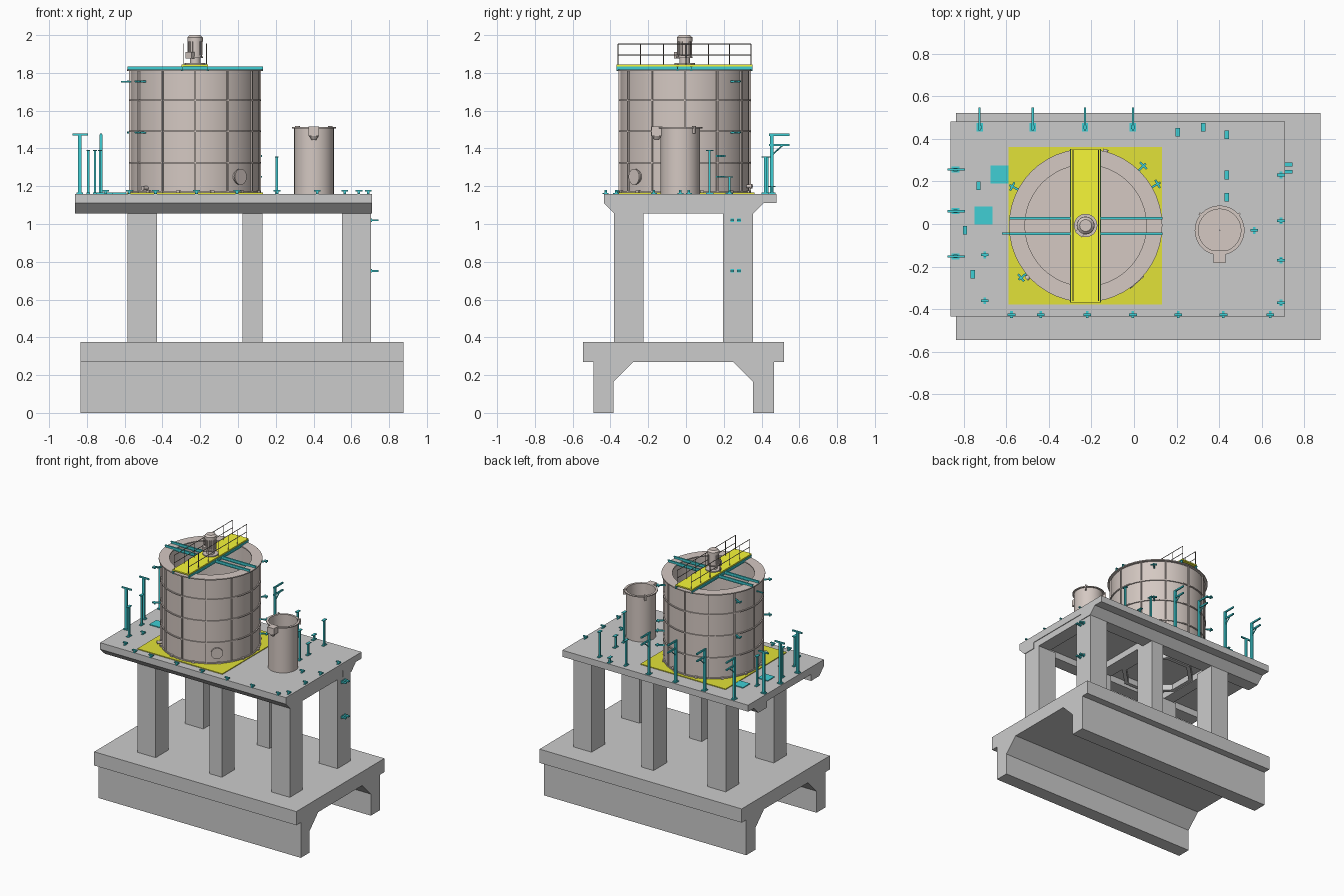
import bpy, bmesh, math
from mathutils import Matrix, Vector


def material(name, rgb):
    m = bpy.data.materials.new(name)
    m.diffuse_color = (*rgb, 1)
    return m


BROWN = material("brown_steel", (0.66, 0.58, 0.54))
TEAL = material("teal_steel", (0.05, 0.62, 0.66))
YELLOW = material("yellow_grating", (0.93, 0.93, 0.04))
OLIVE = material("olive_plate", (0.76, 0.76, 0.04))
DARK = material("dark_rail", (0.25, 0.22, 0.2))


class Part:
    """Collects simple solids into one named object."""

    def __init__(self, name, mat=None):
        self.name, self.mat, self.bm = name, mat, bmesh.new()

    def box(self, x0, x1, y0, y1, z0, z1, matrix=Matrix()):
        m = matrix @ Matrix.Translation(((x0 + x1) / 2, (y0 + y1) / 2, (z0 + z1) / 2))
        m = m @ Matrix.Diagonal((x1 - x0, y1 - y0, z1 - z0, 1))
        bmesh.ops.create_cube(self.bm, size=1, matrix=m)

    def cyl(self, p, q, r, seg=8, r2=None):
        p, q = Vector(p), Vector(q)
        d = q - p
        m = Matrix.Translation((p + q) / 2) @ d.to_track_quat('Z', 'Y').to_matrix().to_4x4()
        bmesh.ops.create_cone(self.bm, cap_ends=True, segments=seg, radius1=r,
                              radius2=r if r2 is None else r2, depth=d.length, matrix=m)

    def prism_x(self, yz, x0, x1):
        a, b = ([self.bm.verts.new((x, y, z)) for y, z in yz] for x in (x0, x1))
        self.bm.faces.new(a)
        self.bm.faces.new(b)
        for i in range(len(yz)):
            j = (i + 1) % len(yz)
            self.bm.faces.new((a[i], a[j], b[j], b[i]))

    def lathe(self, rz, cx, cy, seg, turn=0.0):
        """Closed (r, z) outline spun around a vertical axis."""
        rings = []
        for k in range(seg):
            t = math.tau * k / seg + turn
            rings.append([self.bm.verts.new((cx + r * math.cos(t), cy + r * math.sin(t), z))
                          for r, z in rz])
        for k in range(seg):
            a, b = rings[k], rings[(k + 1) % seg]
            for i in range(len(rz)):
                j = (i + 1) % len(rz)
                self.bm.faces.new((a[i], a[j], b[j], b[i]))

    def done(self, smooth=False):
        bmesh.ops.recalc_face_normals(self.bm, faces=self.bm.faces)
        me = bpy.data.meshes.new(self.name)
        self.bm.to_mesh(me)
        self.bm.free()
        ob = bpy.data.objects.new(self.name, me)
        bpy.context.collection.objects.link(ob)
        if self.mat:
            me.materials.append(self.mat)
        if smooth:
            bpy.ops.object.select_all(action='DESELECT')
            ob.select_set(True)
            bpy.context.view_layer.objects.active = ob
            bpy.ops.object.shade_smooth_by_angle(angle=math.radians(30))


def radial(cx, cy, angle):
    return Matrix.Translation((cx, cy, 0)) @ Matrix.Rotation(angle, 4, 'Z')


# Concrete base: slab on two long walls with haunches
p = Part("foundation")
p.prism_x([(-0.545, 0.375), (-0.545, 0.27), (-0.49, 0.27), (-0.49, 0), (-0.385, 0),
           (-0.385, 0.165), (-0.28, 0.27), (0.25, 0.27), (0.355, 0.165), (0.355, 0),
           (0.465, 0), (0.465, 0.27), (0.52, 0.27), (0.52, 0.375)], -0.835, 0.875)
p.done()

# Columns
SPANS = [(-0.585, -0.43), (0.025, 0.13), (0.55, 0.705)]
p = Part("columns")
for x0, x1 in SPANS:
    p.box(x0, x1, -0.38, -0.225, 0.375, 1.056)
    p.box(x0, x1, 0.195, 0.355, 0.375, 1.056)
p.done()

# Upper deck with haunched long edges, cross beams and octagonal ring
p = Part("deck")
p.prism_x([(-0.435, 1.16), (-0.435, 1.11), (-0.38, 1.055), (-0.28, 1.055), (-0.28, 1.105),
           (0.255, 1.105), (0.255, 1.055), (0.355, 1.055), (0.41, 1.11), (0.48, 1.11),
           (0.48, 1.16)], -0.862, 0.71)
p.done()
p = Part("deck_beams")
for x0, x1 in [(-0.56, -0.47), SPANS[1], (0.6, 0.705)]:
    p.box(x0, x1, -0.28, 0.255, 1.055, 1.105)
p.lathe([(0.235, 1.06), (0.265, 1.06), (0.265, 1.106), (0.235, 1.106)], -0.225, -0.007, 8,
        math.pi / 8)
p.done()

# Plate below the large tank
CX, CY = -0.227, -0.007
p = Part("tank_base_plate", OLIVE)
p.box(-0.588, 0.132, -0.377, 0.362, 1.16, 1.166)
p.done()

# Large open tank with inward top flange
p = Part("large_tank", BROWN)
p.lathe([(0.335, 1.172), (0.335, 1.81), (0.285, 1.81), (0.285, 1.818), (0.36, 1.818),
         (0.36, 1.81), (0.341, 1.81), (0.341, 1.166), (0.001, 1.166), (0.001, 1.172)], CX, CY, 48)
p.done(True)
p = Part("tank_stiffeners", BROWN)
for z in (1.17, 1.325, 1.49, 1.655):
    p.lathe([(0.34, z - 0.004), (0.349, z - 0.004), (0.349, z + 0.004), (0.34, z + 0.004)], CX, CY, 48)
for k in range(12):
    a = math.tau * k / 12
    p.box(0.338, 0.35, -0.004, 0.004, 1.166, 1.81, radial(CX, CY, a))
    p.box(0.338, 0.357, -0.01, 0.01, 1.166, 1.178, radial(CX, CY, a + math.pi / 12))
p.done()

# Manhole and small nozzles on the tank wall
p = Part("tank_manholes", BROWN)
for deg, z, r, reach in [(-48, 1.25, 0.042, 0.362), (-138, 1.19, 0.012, 0.375), (75, 1.2, 0.012, 0.37)]:
    d = Vector((math.cos(math.radians(deg)), math.sin(math.radians(deg)), 0))
    c = Vector((CX, CY, z))
    p.cyl(c + d * 0.325, c + d * reach, r * 0.85, 20)
    p.cyl(c + d * (reach - 0.01), c + d * reach, r, 20)
p.done(True)

# Pipe brackets around the tank
p = Part("tank_brackets", TEAL)
for deg in (30, 46, 152, 219):
    for z in (1.755, 1.485) if deg != 30 else (1.36, 1.25):
        p.box(0.34, 0.405, -0.005, 0.005, z - 0.005, z + 0.005, radial(CX, CY, math.radians(deg)))
        p.box(0.385, 0.395, -0.022, 0.022, z - 0.004, z + 0.004, radial(CX, CY, math.radians(deg)))
p.box(-0.62, -0.565, -0.049, -0.041, 1.75, 1.758)
p.done()

# Cross beams over the tank
p = Part("top_beams", TEAL)


def channel(x0, x1, y0, y1, along_x):
    p.box(x0, x1, y0, y1, 1.812, 1.816)
    p.box(x0, x1, y0, y1, 1.831, 1.835)
    if along_x:
        p.box(x0, x1, (y0 + y1) / 2 - 0.002, (y0 + y1) / 2 + 0.002, 1.814, 1.833)
    else:
        p.box((x0 + x1) / 2 - 0.002, (x0 + x1) / 2 + 0.002, y0, y1, 1.814, 1.833)


for y in (0.028, -0.045):
    channel(-0.585, 0.133, y - 0.006, y + 0.006, True)
for x in (-0.295, -0.16):
    channel(x - 0.006, x + 0.006, -0.368, 0.352, False)
p.done()

# Walkway and handrails
p = Part("walkway", YELLOW)
p.box(-0.298, -0.158, -0.368, 0.352, 1.835, 1.845)
p.done()
p = Part("handrails", DARK)
for x in (-0.287, -0.167):
    for y in (-0.36, -0.24, -0.12, 0, 0.12, 0.23, 0.345):
        p.cyl((x, y, 1.843), (x, y, 1.953), 0.0025, 6)
    for z in (1.895, 1.953):
        p.cyl((x, -0.36, z), (x, 0.345, z), 0.0025, 6)
p.done()

# Agitator motor
p = Part("agitator_motor", BROWN)
for z0, z1, r, r2 in [(1.845, 1.853, 0.055, 0.055), (1.853, 1.88, 0.028, 0.028), (1.88, 1.888, 0.042, 0.042),
                      (1.888, 1.975, 0.036, 0.036), (1.965, 1.988, 0.041, 0.041), (1.988, 2.0, 0.041, 0.028)]:
    p.cyl((CX, CY, z0), (CX, CY, z1), r, 24, r2)
for k in range(16):
    p.box(0.034, 0.04, -0.002, 0.002, 1.895, 1.965, radial(CX, CY, math.tau * k / 16))
p.box(-0.055, -0.03, -0.02, 0.02, 1.875, 1.91, radial(CX, CY, 0.9))
p.done(True)

# Small open tank with overflow box and lifting lugs
SX, SY = 0.402, -0.03
p = Part("small_tank", BROWN)
p.lathe([(0.1, 1.168), (0.1, 1.513), (0.117, 1.513), (0.117, 1.506), (0.105, 1.506), (0.105, 1.16),
         (0.001, 1.16), (0.001, 1.168)], SX, SY, 32)
p.done(True)
p = Part("small_tank_fittings", BROWN)
p.box(0.374, 0.43, -0.182, -0.125, 1.465, 1.515)
p.cyl((0.402, -0.155, 1.445), (0.402, -0.155, 1.466), 0.012, 12, 0.025)
for a in (40, 140):
    p.box(0.1, 0.125, -0.005, 0.005, 1.48, 1.52, radial(SX, SY, math.radians(a)))
p.done()

# Tall double-arm pipe supports along the back
p = Part("back_pipe_supports", TEAL)
for x in (-0.725, -0.475, -0.23, -0.005):
    p.box(x - 0.008, x + 0.008, 0.445, 0.463, 1.16, 1.475)
    p.box(x - 0.015, x + 0.015, 0.435, 0.473, 1.16, 1.167)
    for z in (1.473, 1.418):
        p.box(x - 0.005, x + 0.005, 0.44, 0.548, z - 0.006, z + 0.006)
    p.cyl((x, 0.46, 1.37), (x, 0.51, 1.415), 0.004, 6)
p.done()

# T-shaped supports along the left edge
p = Part("left_pipe_supports", TEAL)
for y in (0.255, 0.06, -0.152):
    p.box(-0.847, -0.829, y - 0.008, y + 0.008, 1.16, 1.47)
    p.box(-0.856, -0.82, y - 0.014, y + 0.014, 1.16, 1.167)
    p.box(-0.876, -0.793, y - 0.005, y + 0.005, 1.468, 1.479)
p.done()

# Single posts
p = Part("single_posts", TEAL)
for x, y, z in [(-0.73, 0.18, 1.39), (-0.793, -0.03, 1.39), (-0.757, -0.235, 1.39), (0.205, 0.43, 1.355),
                (0.325, 0.455, 1.2), (0.435, 0.42, 1.355), (0.435, 0.23, 1.25), (0.435, 0.125, 1.39)]:
    p.box(x - 0.006, x + 0.006, y - 0.006, y + 0.006, 1.16, z)
    for z0 in (1.16, z - 0.004):
        p.box(x - 0.01, x + 0.01, y - 0.02, y + 0.02, z0, z0 + 0.006)
p.done()

# Low stub supports around the deck edge
p = Part("stub_supports", TEAL)
stubs = [(x, -0.425) for x in (-0.575, -0.437, -0.22, -0.005, 0.207, 0.42, 0.64)]
stubs += [(0.69, y) for y in (0.23, 0.015, -0.17, -0.37)]
stubs += [(-0.70, -0.145), (-0.70, -0.36), (0.565, -0.03)]
for x, y in stubs:
    p.box(x - 0.007, x + 0.007, y - 0.007, y + 0.007, 1.16, 1.175)
    p.box(x - 0.018, x + 0.018, y - 0.006, y + 0.006, 1.172, 1.18)
    p.box(x - 0.006, x + 0.006, y - 0.016, y + 0.016, 1.16, 1.164)
p.done()

# Equipment pads and brackets on the right column
p = Part("floor_hatches", TEAL)
for x, y in [(-0.632, 0.232), (-0.707, 0.04)]:
    p.box(x - 0.042, x + 0.042, y - 0.042, y + 0.042, 1.16, 1.166)
p.done()
p = Part("column_brackets", TEAL)
for z in (0.752, 1.02):
    for y in (0.245, 0.28):
        p.box(0.703, 0.745, y - 0.009, y + 0.009, z - 0.005, z + 0.005)
        p.box(0.703, 0.71, y - 0.01, y + 0.01, z - 0.01, z + 0.01)
p.done()
